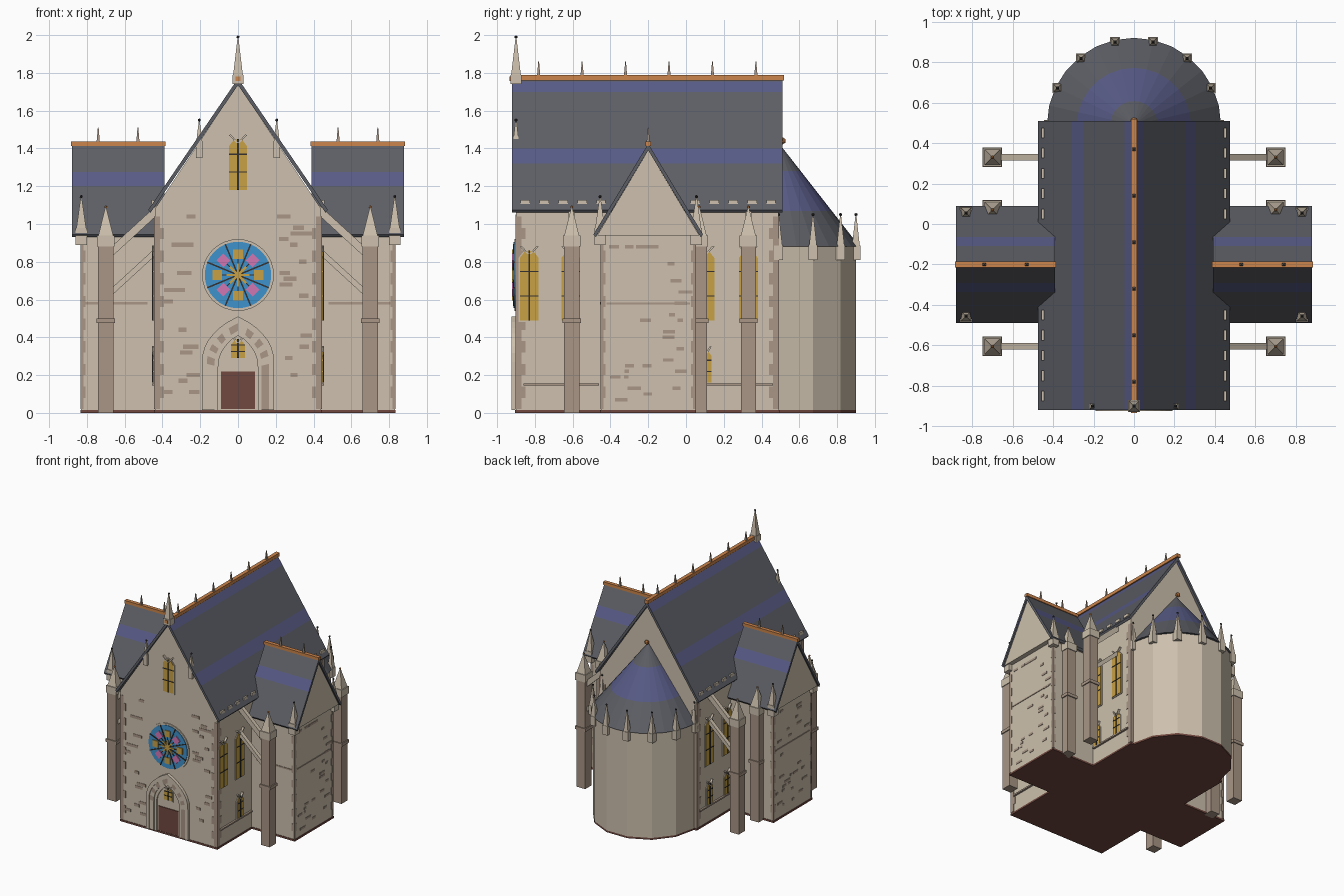
import bpy, bmesh, math, random
from mathutils import Matrix, Vector

random.seed(4)
if "Cube" in bpy.data.objects:
    bpy.data.objects.remove(bpy.data.objects["Cube"])


def material(name, code):
    def lin(i):
        c = int(code[i:i + 2], 16) / 255
        return c / 12.92 if c < 0.04 else ((c + 0.055) / 1.055) ** 2.4
    col = (lin(0), lin(2), lin(4), 1)
    m = bpy.data.materials.new(name)
    m.use_nodes = True
    m.diffuse_color = col
    m.node_tree.nodes["Principled BSDF"].inputs["Base Color"].default_value = col
    return m


STONE = material("pale stone", "CDC0AD")
TRIM = material("brown stone", "A89686")
SLATE = material("grey slate", "5C5E65")
BLUE = material("blue slate", "585B86")
COPPER = material("copper", "CC854C")
GOLD = material("gold glass", "C8A145")
SKY = material("blue glass", "3E92CC")
PINK = material("pink glass", "D276B4")
LEAD = material("dark lead", "33302E")
BASE = material("red brown", "70483F")


def finish(bm, name, *mats):
    bmesh.ops.recalc_face_normals(bm, faces=bm.faces)
    me = bpy.data.meshes.new(name)
    bm.to_mesh(me)
    bm.free()
    ob = bpy.data.objects.new(name, me)
    bpy.context.collection.objects.link(ob)
    for m in mats:
        me.materials.append(m)
    return ob


def add_prism(bm, pts, a, b, axis, index=0):
    """Extrude a 2D outline from a to b along an axis."""
    def place(u, v, d):
        return {"x": (d, u, v), "y": (u, d, v), "z": (u, v, d)}[axis]
    low = [bm.verts.new(place(u, v, a)) for u, v in pts]
    top = [bm.verts.new(place(u, v, b)) for u, v in pts]
    n = len(pts)
    faces = [bm.faces.new(low), bm.faces.new(top)]
    faces += [bm.faces.new((low[i], low[(i + 1) % n], top[(i + 1) % n], top[i])) for i in range(n)]
    for f in faces:
        f.material_index = index


def prism(name, pts, a, b, axis, mat):
    bm = bmesh.new()
    add_prism(bm, pts, a, b, axis)
    return finish(bm, name, mat)


def rect(u, v, hu, hv):
    return [(u - hu, v - hv), (u + hu, v - hv), (u + hu, v + hv), (u - hu, v + hv)]


def turned_rect(u, v, r, angle, hu, hv):
    c, s = math.cos(angle), math.sin(angle)
    return [(u + c * (r + p) - s * q, v + s * (r + p) + c * q) for p, q in rect(0, 0, hu, hv)]


def circle(u, v, r, n):
    return [(u + r * math.cos(math.tau * i / n), v + r * math.sin(math.tau * i / n)) for i in range(n)]


def stripe(bm, bands):
    """Cut the slopes at band heights and mark the faces between them."""
    for z in [z for band in bands for z in band]:
        bmesh.ops.bisect_plane(bm, geom=bm.verts[:] + bm.edges[:] + bm.faces[:],
                               plane_co=(0, 0, z), plane_no=(0, 0, 1))
    bm.normal_update()
    for f in bm.faces:
        z = f.calc_center_median().z
        if abs(f.normal.z) > 0.2 and any(lo < z < hi for lo, hi in bands):
            f.material_index = 1


def roof(name, mid, half, eave, ridge, a, b, axis, bands):
    t = 0.035
    pts = [(mid - half, eave), (mid, ridge), (mid + half, eave),
           (mid + half - 0.012, eave - 0.015), (mid, ridge - t), (mid - half + 0.012, eave - 0.015)]
    bm = bmesh.new()
    add_prism(bm, pts, a, b, axis)
    stripe(bm, bands)
    finish(bm, name, SLATE, BLUE)


def spike(name, x, y, z0, z1, r, mat, sides=4):
    bm = bmesh.new()
    bmesh.ops.create_cone(bm, cap_ends=True, segments=sides, radius1=r * 1.414, radius2=0.003, depth=z1 - z0,
                          matrix=Matrix.Translation((x, y, (z0 + z1) / 2)) @ Matrix.Rotation(math.pi / 4, 4, "Z"))
    return finish(bm, name, mat)


def ball(name, x, y, z, r, mat):
    bm = bmesh.new()
    bmesh.ops.create_icosphere(bm, subdivisions=1, radius=r, matrix=Matrix.Translation((x, y, z)))
    finish(bm, name, mat)


def pinnacle(name, x, y, z0, z1, z2, r, tip=LEAD):
    prism(name + "_block", rect(x, y, r, r), z0, z1, "z", STONE)
    spike(name + "_spire", x, y, z1, z2, r * 0.85, STONE)
    ball(name + "_tip", x, y, z2, 0.009, tip)


# Floor plan slab and main walls
APSE_Y = 0.49
half_round = [(0.42 * math.cos(math.pi * i / 7), APSE_Y + 0.42 * math.sin(math.pi * i / 7)) for i in range(8)]
for name, plan in (("nave_base", rect(0, -0.205, 0.444, 0.699)),
                   ("transept_base", rect(0, -0.2, 0.835, 0.254)), ("apse_base", half_round)):
    prism(name, plan, 0, 0.015, "z", BASE)
prism("nave_walls", [(-0.44, 0.015), (0.44, 0.015), (0.44, 1.08), (0, 1.74), (-0.44, 1.08)], -0.9, 0.49, "y", STONE)
prism("transept_walls", rect(-0.2, 0.48, 0.25, 0.465), -0.83, 0.83, "x", STONE)
prism("apse_walls", half_round, 0.015, 0.885, "z", STONE)

# Roofs
roof("nave_roof", 0, 0.475, 1.075, 1.77, -0.92, 0.51, "y", [(1.32, 1.4), (1.7, 1.755)])
bm = bmesh.new()
bmesh.ops.create_cone(bm, cap_ends=True, segments=28, radius1=0.43, radius2=0, depth=0.55,
                      matrix=Matrix.Translation((0, APSE_Y, 1.155)))
stripe(bm, [(1.07, 1.28)])
finish(bm, "apse_roof", SLATE, BLUE)
ball("apse_finial", 0, 0.51, 1.44, 0.02, COPPER)
prism("nave_ridge", rect(0, 1.775, 0.016, 0.014), -0.925, 0.52, "y", COPPER)
for i in range(6):
    spike("ridge_finial", 0, -0.78 + 0.23 * i, 1.78, 1.86, 0.009, TRIM)
for s in (-1, 1):
    roof("transept_roof", -0.2, 0.29, 0.945, 1.425, s * 0.39, s * 0.88, "x", [(1.2, 1.275)])
    prism("transept_gable", [(-0.47, 0.94), (0.07, 0.94), (-0.2, 1.39)], s * 0.42, s * 0.868, "x", STONE)
    prism("transept_ridge", rect(-0.2, 1.424, 0.015, 0.012), s * 0.385, s * 0.885, "x", COPPER)
    for x in (0.53, 0.74):
        spike("ridge_finial", s * x, -0.2, 1.43, 1.51, 0.009, TRIM)
    # Snow guards along the eaves
    bm = bmesh.new()
    for i in range(14):
        add_prism(bm, rect(s * 0.452, -0.85 + 0.1 * i, 0.006, 0.025), 1.105, 1.128, "z")
    finish(bm, "snow_guards", STONE)

# Pinnacles
pinnacle("front_spire", 0, -0.9, 1.74, 1.79, 1.99, 0.03)
prism("front_spire_plate", rect(0, 1.77, 0.014, 0.012), -0.935, -0.93, "y", COPPER)
for x, y in half_round:
    pinnacle("apse_pinnacle", x, y, 0.81, 0.885, 1.05, 0.024)
for s in (-1, 1):
    pinnacle("gable_pinnacle", s * 0.205, -0.9, 1.35, 1.44, 1.55, 0.018)
    for y in (-0.455, 0.055):
        pinnacle("corner_pinnacle", s * 0.83, y, 0.89, 0.98, 1.145, 0.03)

# Free-standing piers with flying arms
for s in (-1, 1):
    for y in (-0.605, 0.07, 0.33):
        prism("pier", rect(s * 0.7, y, 0.04, 0.04), 0.0, 0.9, "z", TRIM)
        prism("pier_collar", rect(s * 0.7, y, 0.048, 0.048), 0.475, 0.5, "z", TRIM)
        pinnacle("pier_cap", s * 0.7, y, 0.88, 0.94, 1.09, 0.046, COPPER)
        if y == 0.07:
            continue
        for top, low, t in ((1.1, 0.88, 0.055), (0.88, 0.66, 0.04)):
            prism("flying_arm", [(s * 0.43, top), (s * 0.43, top - t), (s * 0.67, low - t), (s * 0.67, low)],
                  y - 0.016, y + 0.016, "y", STONE)


def lancet(name, u, z0, z1, w, wall, out, axis):
    """Pointed window: stone surround, glass plate and lead bars."""
    def shape(g):
        return [(u - w - g, z0 - g), (u + w + g, z0 - g), (u + w + g, z1 - w * 0.8),
                (u + w * 0.5, z1 - w * 0.15 + g), (u, z1 + g), (u - w * 0.5, z1 - w * 0.15 + g),
                (u - w - g, z1 - w * 0.8)]
    prism(name + "_surround", shape(0.008), wall - out * 0.01, wall + out * 0.006, axis, STONE)
    prism(name + "_glass", shape(0), wall, wall + out * 0.01, axis, GOLD)
    bm = bmesh.new()
    add_prism(bm, rect(u, (z0 + z1) / 2, 0.004, (z1 - z0) / 2), wall, wall + out * 0.014, axis)
    for k in (0.35, 0.7):
        add_prism(bm, rect(u, z0 + k * (z1 - z0), w, 0.003), wall, wall + out * 0.013, axis)
    finish(bm, name + "_bars", LEAD)
    for s in (-1, 1):
        prism(name + "_crest", [(u, z1 - 0.02), (u + s * 0.01, z1 - 0.02), (u + s * w, z1 + 0.02),
              (u + s * w * 0.8, z1 + 0.025)], wall, wall + out * 0.016, axis, STONE)


lancet("gable_window", 0, 1.18, 1.45, 0.048, -0.9, -1, "y")
for s in (-1, 1):
    for y in (-0.83, -0.61, 0.1, 0.33):
        lancet("side_window", y, 0.49, 0.86, 0.05, s * 0.44, s, "x")
        if y > -0.8:
            lancet("low_window", y, 0.16, 0.33, 0.035, s * 0.44, s, "x")
    for y, h in ((-0.66, 0.2), (0.26, 0.2)):
        prism("side_sill", rect(y, 0.15, h, 0.006), s * 0.44, s * 0.455, "x", TRIM)

# Rose window
ROSE_Z = 0.73
prism("rose_rim", circle(0, ROSE_Z, 0.19, 32), -0.89, -0.908, "y", STONE)
prism("rose_glass", circle(0, ROSE_Z, 0.176, 32), -0.9, -0.913, "y", SKY)
bm = bmesh.new()
for k in range(8):
    a = math.tau * k / 8
    add_prism(bm, turned_rect(0, ROSE_Z, 0.088, a + math.pi / 8, 0.088, 0.004), -0.9, -0.917, "y", 0)
    add_prism(bm, turned_rect(0, ROSE_Z, 0.11, a, 0.026, 0.026), -0.9, -0.92, "y", 1 + k % 2)
    add_prism(bm, turned_rect(0, ROSE_Z, 0.03, a, 0.03, 0.006), -0.9, -0.92, "y", 1)
    add_prism(bm, turned_rect(0, ROSE_Z, 0.07, a, 0.014, 0.003), -0.9, -0.917, "y", 0)
finish(bm, "rose_tracery", LEAD, GOLD, PINK)


# Portal of nested pointed arches
def pointed(w, spring, apex, n=7):
    right = [(w, 0.015)] + [(w * math.cos(t) ** 0.8, spring + (apex - spring) * (t / (math.pi / 2)) ** 0.85)
                            for t in (math.pi / 2 * i / n for i in range(n))]
    return right + [(0, apex)] + [(-x, z) for x, z in reversed(right)]


for name, big, small, front, mats in (
        ("portal_outer", (0.19, 0.27, 0.51), (0.165, 0.26, 0.475), -0.925, (STONE, STONE)),
        ("portal_voussoirs", (0.165, 0.26, 0.475), (0.125, 0.25, 0.435), -0.918, (TRIM, STONE)),
        ("portal_inner", (0.125, 0.25, 0.435), (0.105, 0.24, 0.41), -0.911, (STONE, STONE))):
    bm = bmesh.new()
    o, i = pointed(*big), pointed(*small)
    for k in range(len(o) - 1):
        add_prism(bm, [o[k], o[k + 1], i[k + 1], i[k]], -0.89, front, "y", k % 2)
    finish(bm, name, *mats)
prism("door", rect(0, 0.12, 0.09, 0.1), -0.89, -0.906, "y", BASE)
lancet("door_window", 0, 0.29, 0.39, 0.036, -0.9, -1, "y")

# Corner quoins, string courses and scattered darker stones
bm = bmesh.new()
for s in (-1, 1):
    for i in range(17):
        w, z = (0.016, 0.026)[i % 2], 0.05 + 0.06 * i
        for y, e in ((-0.903, 1), (0.492, -1)):
            add_prism(bm, rect(s * (0.444 - w), y + e * w, w, w), z - 0.03, z + 0.03, "z")
        if z < 0.9:
            for y, e in ((-0.453, 1), (0.053, -1)):
                add_prism(bm, rect(s * (0.833 - w / 2), y + e * w / 2, w / 2, w / 2), z - 0.03, z + 0.03, "z")
    add_prism(bm, rect(-0.2, 0.58, 0.22, 0.005), s * 0.82, s * 0.834, "x")
    add_prism(bm, rect(s * 0.65, 0.58, 0.17, 0.006), -0.44, -0.454, "y")
    for i in range(28):
        u, z = random.uniform(-0.4, 0), 0.04 + 0.03 * random.randrange(29)
        add_prism(bm, rect(u, z, random.uniform(0.012, 0.035), 0.009), s * 0.82, s * 0.833, "x")
    for i in range(15):
        u, z = random.uniform(0.23, 0.38), 0.05 + 0.03 * random.randrange(34)
        add_prism(bm, rect(s * u, z, random.uniform(0.018, 0.038), 0.011), -0.89, -0.903, "y")
finish(bm, "dark_stones", TRIM)
